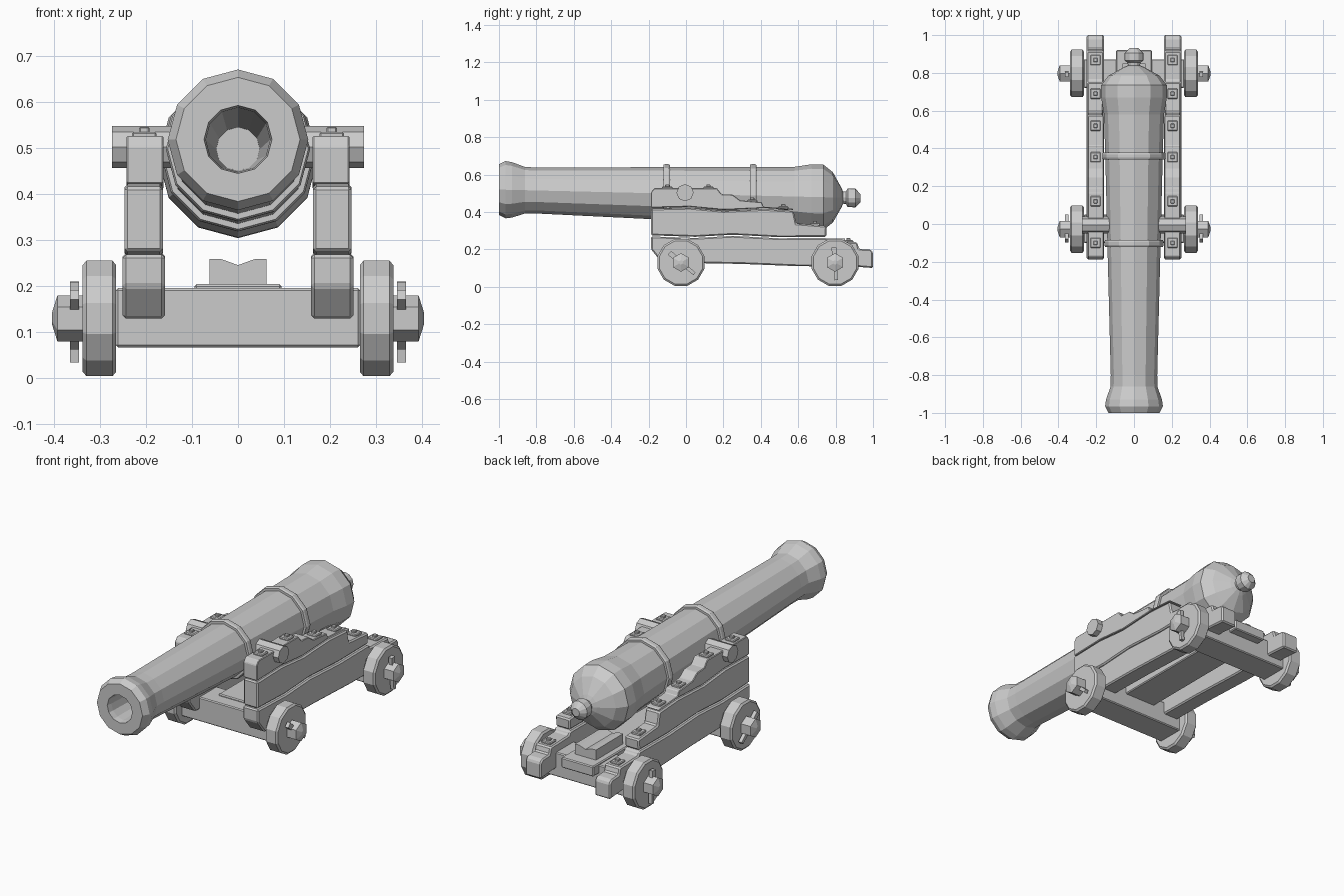
import bpy, bmesh, math
from mathutils import Matrix

if "Cube" in bpy.data.objects:
    bpy.data.objects.remove(bpy.data.objects["Cube"])


def finish(name, bm, bevel=0.0):
    bmesh.ops.recalc_face_normals(bm, faces=bm.faces)
    mesh = bpy.data.meshes.new(name)
    bm.to_mesh(mesh)
    bm.free()
    ob = bpy.data.objects.new(name, mesh)
    bpy.context.collection.objects.link(ob)
    if bevel:
        m = ob.modifiers.new("bevel", "BEVEL")
        m.width = bevel
        m.segments = 1
        m.limit_method = 'ANGLE'
    return ob


def box(name, x, y, z, bevel=0.0):
    bm = bmesh.new()
    bmesh.ops.create_cube(bm, size=1)
    for v in bm.verts:
        v.co = [(a + b) / 2 + c * (b - a) for (a, b), c in zip((x, y, z), v.co)]
    return finish(name, bm, bevel)


def lathe(name, profile, sides, place, phase=0.0):
    """Spin (distance, radius) pairs; place(t, u, v) maps to world space."""
    bm = bmesh.new()
    rings = []
    for t, r in profile:
        angles = [phase + 2 * math.pi * i / sides for i in range(sides)]
        rings.append([bm.verts.new(place(t, r * math.cos(a), r * math.sin(a))) for a in angles])
    for a, b in zip(rings, rings[1:]):
        for i in range(sides):
            j = (i + 1) % sides
            bm.faces.new((a[i], a[j], b[j], b[i]))
    bm.faces.new(rings[0])
    bm.faces.new(rings[-1])
    return finish(name, bm)


def extrude_x(name, outline, x0, x1, bevel=0.0):
    bm = bmesh.new()
    face = bm.faces.new([bm.verts.new((x0, y, z)) for y, z in outline])
    geo = bmesh.ops.extrude_face_region(bm, geom=[face])["geom"]
    bmesh.ops.translate(bm, vec=(x1 - x0, 0, 0),
                        verts=[g for g in geo if isinstance(g, bmesh.types.BMVert)])
    return finish(name, bm, bevel)


# Barrel: axis falls gently toward the breech
def on_barrel(t, u, v):
    return (u, t, 0.496 - 0.0235 * t + v)


lathe("barrel", [
    (-0.1, 0.047), (-0.97, 0.07), (-1.0, 0.074), (-1.0, 0.135), (-0.965, 0.153), (-0.93, 0.148),
    (-0.86, 0.124), (-0.80, 0.123), (-0.1, 0.141), (0.36, 0.152), (0.58, 0.159),
    (0.67, 0.174), (0.735, 0.174), (0.785, 0.135), (0.83, 0.055), (0.84, 0.032),
    (0.855, 0.034), (0.865, 0.050), (0.905, 0.050), (0.932, 0.022)], 12, on_barrel)
for name, y, r in (("front_ring", -0.103, 0.157), ("rear_ring", 0.36, 0.168)):
    lathe(name, [(y - 0.018, r - 0.02), (y - 0.018, r - 0.004), (y - 0.009, r),
                 (y + 0.009, r), (y + 0.018, r - 0.004), (y + 0.018, r - 0.02)], 12, on_barrel)
lathe("trunnions", [(-0.274, 0.046), (0.274, 0.046)], 8, lambda t, u, v: (t, u - 0.005, 0.503 + v))

# Carriage side planks, with uneven seams between them
upper_seam = [(-0.187, 0.42), (0.02, 0.425), (0.2, 0.408), (0.42, 0.418), (0.575, 0.408)]
lower_seam = [(-0.187, 0.272), (0.05, 0.264), (0.25, 0.275), (0.5, 0.262), (0.75, 0.264)]


def shift(points, d):
    return [(y, z + d) for y, z in points]


top_plank = shift(upper_seam, 0.003) + [
    (0.57, 0.418), (0.415, 0.428), (0.405, 0.452), (0.29, 0.462), (0.25, 0.492),
    (0.19, 0.495), (0.165, 0.527), (-0.17, 0.527), (-0.187, 0.505)]
middle_plank = shift(lower_seam, 0.003) + [(0.752, 0.325), (0.59, 0.338)] + \
    shift(upper_seam[::-1], -0.003)
bottom_plank = [(-0.187, 0.2), (-0.13, 0.13), (0.3, 0.122), (0.6, 0.11), (0.9, 0.108),
                (1.0, 0.1), (1.0, 0.185), (0.985, 0.2), (0.925, 0.203), (0.915, 0.238),
                (0.76, 0.243)] + shift(lower_seam[::-1], -0.003)
bolts = [(-0.1, 0.525), (0.12, 0.525), (0.354, 0.455), (0.52, 0.42), (0.69, 0.33), (0.868, 0.238)]

for side, s in (("left", -1), ("right", 1)):
    extrude_x(side + "_top_plank", top_plank, s * 0.162, s * 0.243, 0.007)
    extrude_x(side + "_middle_plank", middle_plank, s * 0.163, s * 0.247, 0.007)
    extrude_x(side + "_bottom_plank", bottom_plank, s * 0.159, s * 0.251, 0.007)
    for y, z in bolts:
        x = s * 0.204
        box(side + "_bolt_plate", (x - 0.027, x + 0.027), (y - 0.027, y + 0.027), (z - 0.01, z + 0.011), 0.004)
        box(side + "_bolt_head", (x - 0.011, x + 0.011), (y - 0.011, y + 0.011), (z, z + 0.022), 0.003)

    # Wheels, hubs and linch pins
    for end, yc, turn in (("front", -0.027, 50), ("rear", 0.797, 4)):
        def at_wheel(t, u, v, yc=yc):
            return (s * t, yc + u, 0.13 + v)
        lathe(f"{end}_{side}_wheel", [(0.265, 0.12), (0.273, 0.13), (0.330, 0.13), (0.338, 0.12)],
              12, at_wheel, math.pi / 12)
        lathe(f"{end}_{side}_hub", [(0.26, 0.05), (0.393, 0.05), (0.405, 0.012)], 6, at_wheel, math.pi / 6)
        pin = box(f"{end}_{side}_pin", (-0.01, 0.01), (-0.014, 0.014), (-0.095, 0.08))
        for v in pin.data.vertices:
            if v.co.z < 0:
                v.co.y *= 0.6
        pin.data.transform(Matrix.Translation((s * 0.356, yc, 0.13)) @ Matrix.Rotation(math.radians(turn), 4, 'X'))

# Axle beams, bed board and notched wedge under the breech
for name, y0, y1 in (("front_axle", -0.1, 0.05), ("rear_axle", 0.72, 0.872)):
    box(name, (-0.266, 0.266), (y0, y1), (0.067, 0.196), 0.005)
box("bed_board", (-0.095, 0.095), (-0.03, 0.92), (0.15, 0.205), 0.005)
bm = bmesh.new()
outline = [(-0.062, 0.2), (0.062, 0.2), (0.062, 0.259), (0.036, 0.259),
           (0.0, 0.246), (-0.036, 0.259), (-0.062, 0.259)]
front = [bm.verts.new((x, 0.62, z)) for x, z in outline]
back = [bm.verts.new((x, 0.85, z)) for x, z in outline]
bm.faces.new(front)
bm.faces.new(back)
for i in range(len(outline)):
    j = (i + 1) % len(outline)
    bm.faces.new((front[i], front[j], back[j], back[i]))
finish("breech_wedge", bm)
